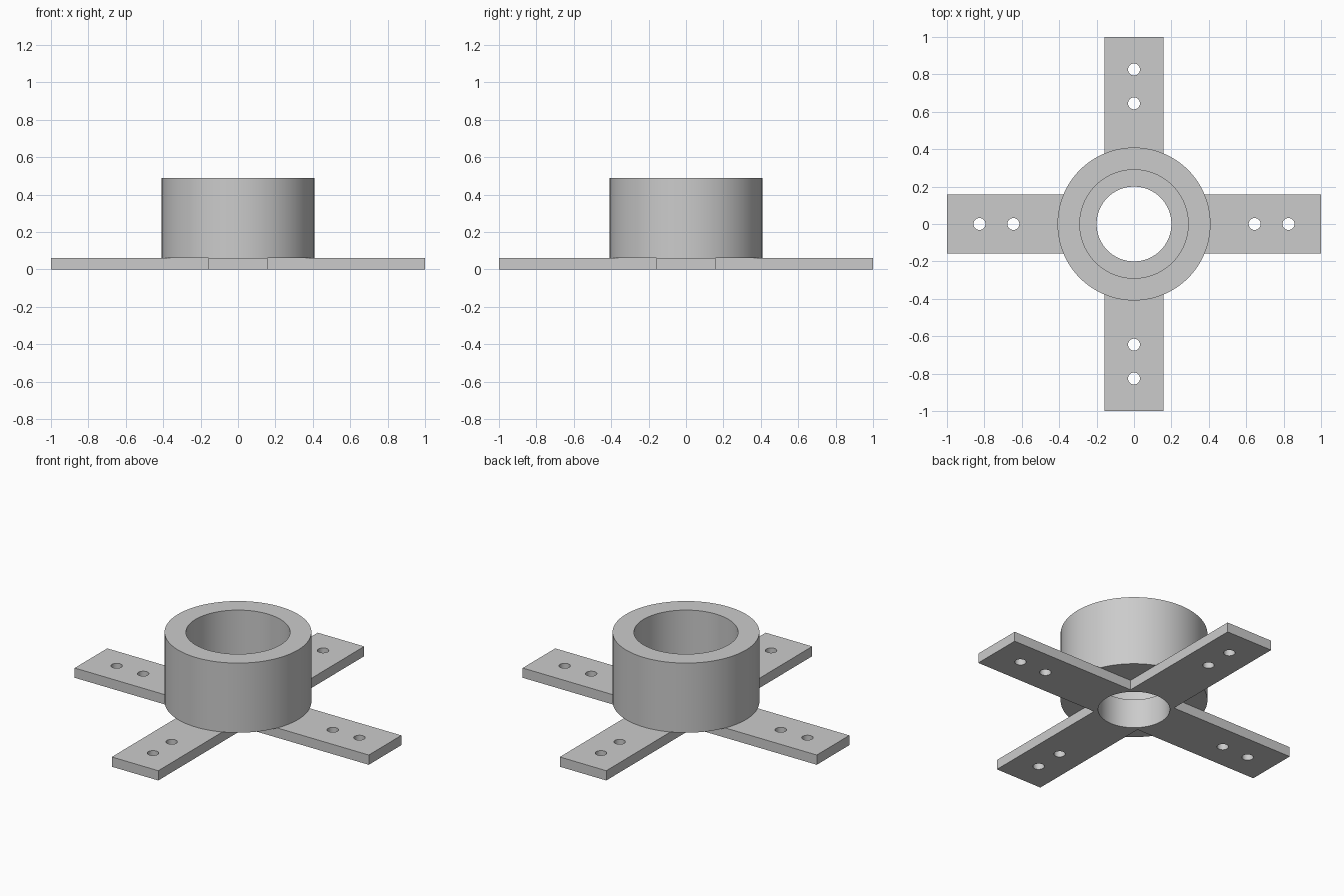
import bpy, bmesh, math
from mathutils import Matrix, Vector

cube = bpy.data.objects.get("Cube")
if cube:
    bpy.data.objects.remove(cube, do_unlink=True)

ARM_HALF = 0.158      # half the width of an arm
PLATE = 0.06          # plate thickness
OUTER, INNER, BORE = 0.409, 0.29, 0.2
LEDGE, TOP = 0.18, 0.488
SCREW_POS, SCREW_R = (0.645, 0.826), 0.032

grey = bpy.data.materials.new("plain grey")
grey.use_nodes = True
colour = (0.6, 0.6, 0.6, 1)
grey.diffuse_color = colour
grey.node_tree.nodes["Principled BSDF"].inputs["Base Color"].default_value = colour


def make_object(name, bm):
    bmesh.ops.recalc_face_normals(bm, faces=bm.faces)
    mesh = bpy.data.meshes.new(name)
    bm.to_mesh(mesh)
    bm.free()
    mesh.materials.append(grey)
    obj = bpy.data.objects.new(name, mesh)
    bpy.context.collection.objects.link(obj)
    return obj


def select_only(obj):
    bpy.ops.object.select_all(action='DESELECT')
    obj.select_set(True)
    bpy.context.view_layer.objects.active = obj


def quarter_turns():
    return [Matrix.Rotation(math.radians(90 * i), 4, 'Z') for i in range(4)]


# Cross-shaped base plate
bm = bmesh.new()
corner = [(ARM_HALF, -ARM_HALF), (1, -ARM_HALF), (1, ARM_HALF)]
outline = [bm.verts.new(turn @ Vector((x, y, 0)))
           for turn in quarter_turns() for x, y in corner]
face = bm.faces.new(outline)
side = bmesh.ops.extrude_face_region(bm, geom=[face])
bmesh.ops.translate(bm, vec=(0, 0, PLATE),
                    verts=[v for v in side["geom"] if isinstance(v, bmesh.types.BMVert)])
base = make_object("cross_base", bm)

# Cutter with the centre bore and two screw holes per arm
bm = bmesh.new()


def add_drill(radius, place, segments):
    bmesh.ops.create_cone(bm, cap_ends=True, segments=segments, radius1=radius,
                          radius2=radius, depth=0.4, matrix=Matrix.Translation(place))


add_drill(BORE, Vector((0, 0, 0)), 96)
for turn in quarter_turns():
    for x in SCREW_POS:
        add_drill(SCREW_R, turn @ Vector((x, 0, 0)), 32)
cutter = make_object("hole_cutter", bm)
cutter.hide_render = True

drill = base.modifiers.new("holes", 'BOOLEAN')
drill.operation = 'DIFFERENCE'
drill.solver = 'EXACT'
drill.object = cutter
select_only(base)
bpy.ops.object.modifier_apply(modifier=drill.name)
bpy.data.objects.remove(cutter, do_unlink=True)

# Round socket with an inner ledge, turned from its profile
bm = bmesh.new()
profile = [(OUTER, PLATE), (OUTER, TOP), (INNER, TOP),
           (INNER, LEDGE), (BORE, LEDGE), (BORE, PLATE)]
points = [bm.verts.new((r, 0, z)) for r, z in profile]
edges = [bm.edges.new((a, b)) for a, b in zip(points, points[1:] + points[:1])]
bmesh.ops.spin(bm, geom=points + edges, axis=(0, 0, 1), cent=(0, 0, 0),
               angle=math.tau, steps=96, use_merge=True)
bmesh.ops.remove_doubles(bm, verts=bm.verts, dist=0.0005)
socket = make_object("round_socket", bm)

# Smooth round walls, sharp rims
for obj in (base, socket):
    select_only(obj)
    bpy.ops.object.shade_smooth_by_angle(angle=math.radians(30))
